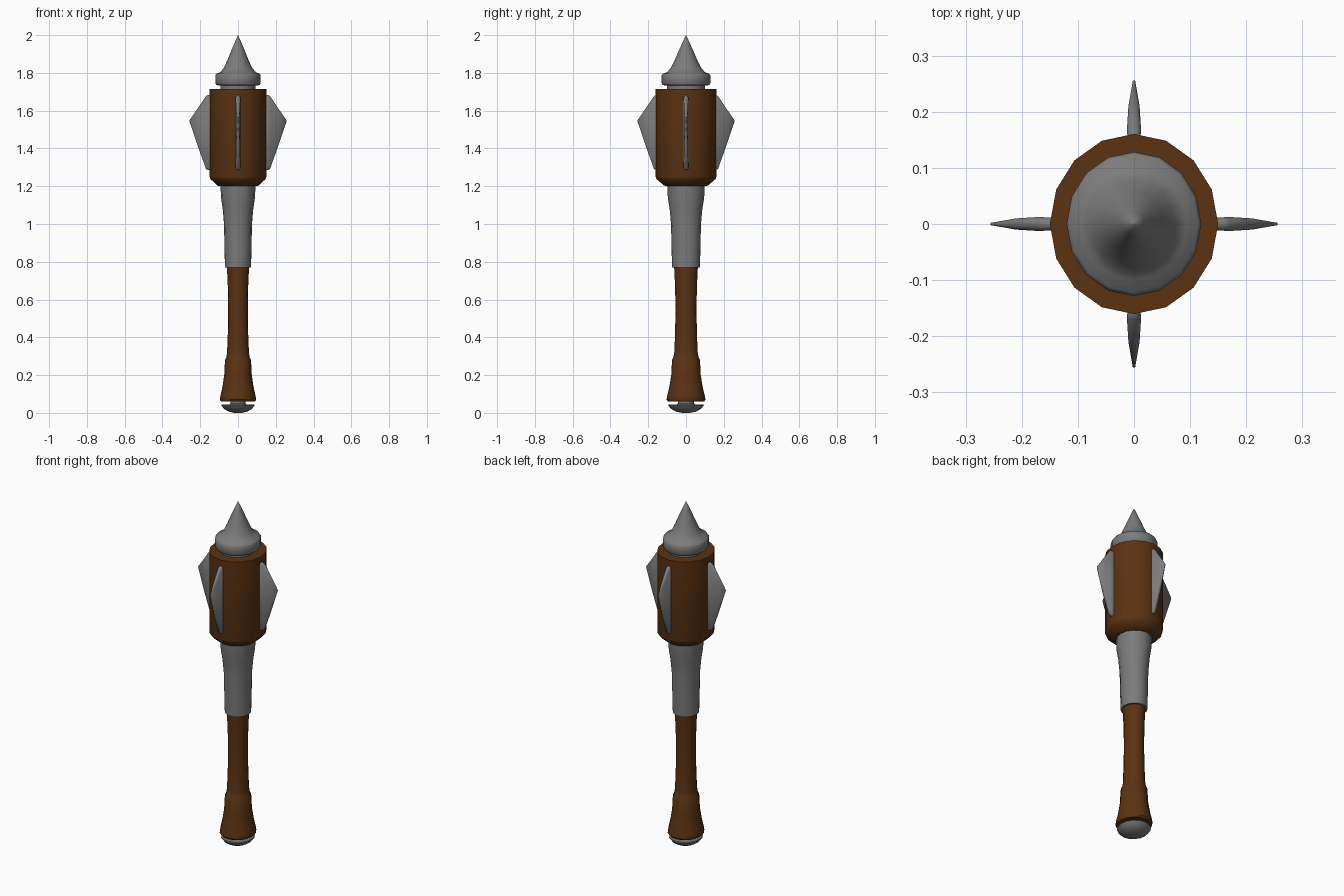
import bpy, bmesh, math
from mathutils import Matrix

if "Cube" in bpy.data.objects:
    bpy.data.objects.remove(bpy.data.objects["Cube"])

SIDES = 16


def colour(name, rgb):
    mat = bpy.data.materials.new(name)
    mat.diffuse_color = (*rgb, 1)
    mat.use_nodes = True
    mat.node_tree.nodes["Principled BSDF"].inputs["Base Color"].default_value = mat.diffuse_color
    return mat


wood = colour("brown_wood", (0.105, 0.032, 0.006))
steel = colour("dark_steel", (0.20, 0.20, 0.20))


def finish(name, bm, mat, angle):
    bmesh.ops.recalc_face_normals(bm, faces=bm.faces)
    mesh = bpy.data.meshes.new(name)
    bm.to_mesh(mesh)
    bm.free()
    obj = bpy.data.objects.new(name, mesh)
    bpy.context.collection.objects.link(obj)
    mesh.materials.append(mat)
    bpy.ops.object.select_all(action='DESELECT')
    obj.select_set(True)
    bpy.context.view_layer.objects.active = obj
    bpy.ops.object.shade_smooth_by_angle(angle=math.radians(angle))
    return obj


def loft(bm, rings):
    loops = [[bm.verts.new(p) for p in ring] for ring in rings]
    n = len(loops[0])
    for a, b in zip(loops, loops[1:]):
        for i in range(n):
            j = (i + 1) % n
            bm.faces.new((a[i], a[j], b[j], b[i]))
    bm.faces.new(loops[0][::-1])
    bm.faces.new(loops[-1])


def turned(name, profile, mat=steel, angle=40):
    # slightly oval lathe: y is a little deeper than x
    bm = bmesh.new()
    steps = [2 * math.pi * i / SIDES for i in range(SIDES)]
    loft(bm, [[(r * math.cos(a), r * 1.07 * math.sin(a), z) for a in steps]
              for r, z in profile])
    return finish(name, bm, mat, angle)


# Shaft, from the bottom up
turned("pommel", [(0.02, 0.0), (0.05, 0.007), (0.075, 0.022), (0.088, 0.04),
                  (0.086, 0.045), (0.045, 0.045), (0.04, 0.05), (0.04, 0.07)])
turned("grip", [(0.07, 0.06), (0.09, 0.06), (0.096, 0.07), (0.093, 0.09),
                (0.082, 0.14), (0.073, 0.20), (0.069, 0.28), (0.062, 0.295),
                (0.058, 0.32), (0.054, 0.42), (0.052, 0.55), (0.054, 0.67),
                (0.059, 0.78)], wood)
turned("sleeve", [(0.055, 0.77), (0.069, 0.77), (0.071, 0.85), (0.074, 1.0),
                  (0.081, 1.08), (0.090, 1.14), (0.093, 1.21)])

# Head with its spike
turned("head", [(0.09, 1.20), (0.108, 1.203), (0.146, 1.238), (0.15, 1.25),
                (0.15, 1.715), (0.08, 1.715)], wood)
turned("spike_neck", [(0.093, 1.70), (0.093, 1.75)])
turned("spike", [(0.09, 1.733), (0.114, 1.735), (0.12, 1.743), (0.12, 1.787),
                 (0.114, 1.796), (0.094, 1.803), (0.073, 1.83), (0.055, 1.87),
                 (0.037, 1.915), (0.02, 1.955), (0.0005, 2.0)], angle=75)


# Four flanges around the head
def flange(name, angle):
    bm = bmesh.new()
    rings = []
    for r, lo, hi, w in [(0.13, 1.285, 1.682, 0.012), (0.16, 1.285, 1.682, 0.012),
                         (0.17, 1.293, 1.677, 0.0125), (0.21, 1.405, 1.617, 0.010),
                         (0.256, 1.54, 1.55, 0.002)]:
        c = min(0.01, (hi - lo) * 0.3)
        rings.append([(r, -w, lo + c), (r, -w * 0.4, lo), (r, w * 0.4, lo),
                      (r, w, lo + c), (r, w, hi - c), (r, w * 0.4, hi),
                      (r, -w * 0.4, hi), (r, -w, hi - c)])
    loft(bm, rings)
    bm.transform(Matrix.Rotation(angle, 4, 'Z'))
    return finish(name, bm, steel, 60)


for k, side in enumerate(("right", "back", "left", "front")):
    flange("flange_" + side, k * math.pi / 2)
